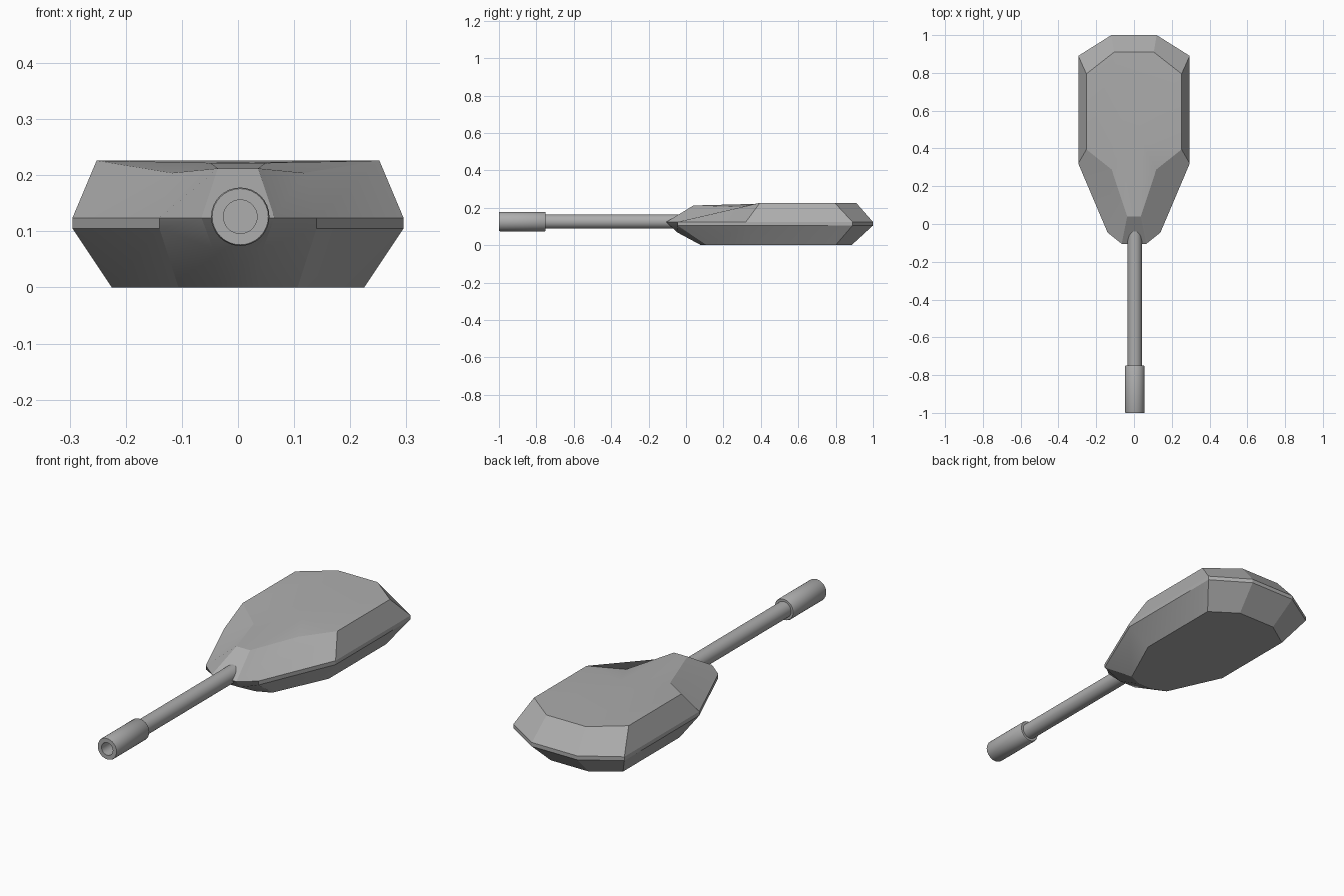
import bpy, bmesh, math

if "Cube" in bpy.data.objects:
    bpy.data.objects.remove(bpy.data.objects["Cube"])

gray = bpy.data.materials.new("plain gray")
gray.diffuse_color = (0.42, 0.42, 0.42, 1)
gray.use_nodes = True
gray.node_tree.nodes["Principled BSDF"].inputs["Base Color"].default_value = gray.diffuse_color


def finish(bm, name, angle):
    bmesh.ops.recalc_face_normals(bm, faces=bm.faces)
    mesh = bpy.data.meshes.new(name)
    bm.to_mesh(mesh)
    bm.free()
    mesh.materials.append(gray)
    ob = bpy.data.objects.new(name, mesh)
    bpy.context.collection.objects.link(ob)
    bpy.ops.object.select_all(action='DESELECT')
    ob.select_set(True)
    bpy.context.view_layer.objects.active = ob
    bpy.ops.object.shade_smooth_by_angle(angle=math.radians(angle))
    return ob


# Faceted turret: half outlines from front to back, mirrored into rings
bottom = [(.037, .08, 0), (.106, .11, 0), (.225, .37, 0), (.225, .80, 0), (.10, .885, 0)]
lower = [(.045, -.05, .07), (.14, -.045, .105), (.295, .32, .105), (.295, .89, .105), (.12, 1, .105)]
belt = [(.065, -.105, .124), (.14, -.045, .124), (.295, .32, .124), (.295, .89, .124), (.12, 1, .124)]
roof = [(.036, .04, .212), (.118, .288, .204), (.252, .395, .226), (.252, .795, .226), (.105, .91, .226)]

bm = bmesh.new()


def ring(half):
    right = [bm.verts.new(p) for p in half]
    left = [bm.verts.new((-x, y, z)) for x, y, z in half]
    return right + left[::-1]


rings = [ring(h) for h in (bottom, lower, belt, roof)]
for a, b in zip(rings, rings[1:]):
    for i in range(10):
        j = (i + 1) % 10
        bm.faces.new((a[i], a[j], b[j], b[i]))
bm.faces.new(rings[0])

# Roof with a shallow raised spine running back from the nose
r = rings[3]
spine_r = bm.verts.new((.05, .42, .222))
spine_l = bm.verts.new((-.05, .42, .222))
bm.faces.new((r[0], spine_r, spine_l, r[9]))
for s, a, b, c in ((spine_r, r[0], r[1], r[2]), (spine_l, r[9], r[8], r[7])):
    bm.faces.new((s, a, b))
    bm.faces.new((s, b, c))
bm.faces.new((spine_r, r[2], r[3], r[4], r[5], r[6], r[7], spine_l))
finish(bm, "turret", 20)


# Round parts turned about the barrel axis from (radius, y) profiles
def turned(name, profile, sides=32):
    bm = bmesh.new()
    loops = []
    for rad, y in profile:
        loops.append([bm.verts.new((.004 + rad * math.cos(2 * math.pi * k / sides), y,
                                    .126 + rad * math.sin(2 * math.pi * k / sides)))
                      for k in range(sides)])
    for a, b in zip(loops, loops[1:]):
        for k in range(sides):
            m = (k + 1) % sides
            bm.faces.new((a[k], a[m], b[m], b[k]))
    bm.faces.new(loops[0])
    bm.faces.new(loops[-1])
    return finish(bm, name, 35)


turned("barrel", [(.038, .06), (.038, -.76)])
turned("muzzle_sleeve", [(.038, -.75), (.049, -.75), (.052, -.755), (.052, -.995),
                         (.050, -1), (.030, -1), (.030, -.93)])
